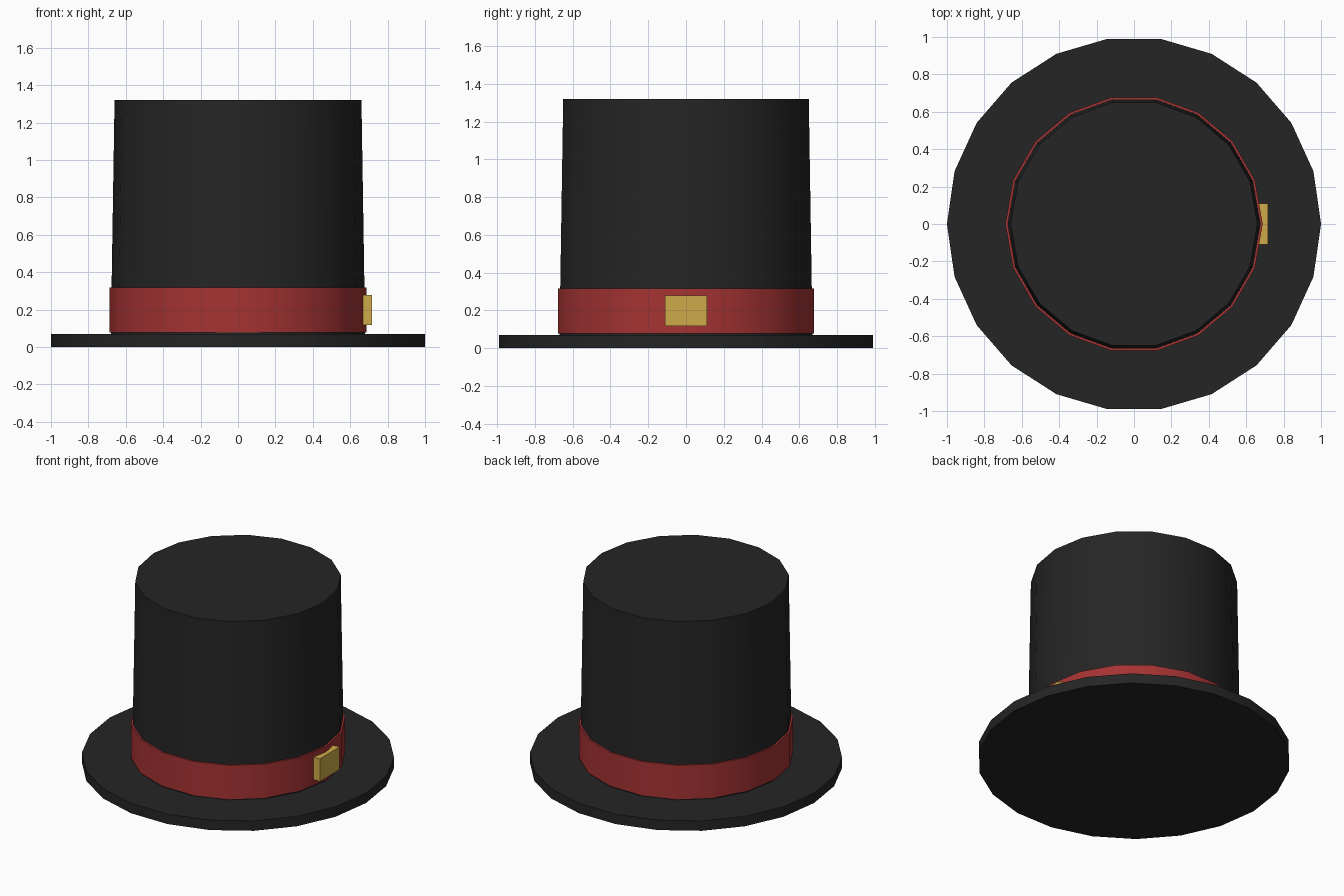
import bpy, bmesh, math

if "Cube" in bpy.data.objects:
    bpy.data.objects.remove(bpy.data.objects["Cube"])


def material(name, rgb):
    m = bpy.data.materials.new(name)
    m.diffuse_color = (*rgb, 1)
    m.use_nodes = True
    m.node_tree.nodes["Principled BSDF"].inputs["Base Color"].default_value = m.diffuse_color
    return m


black = material("black felt", (0.0185, 0.0185, 0.0185))
red = material("red ribbon", (0.38, 0.033, 0.033))
gold = material("gold metal", (0.61, 0.4, 0.065))


def finish(name, bm, mat, smooth=True):
    bmesh.ops.recalc_face_normals(bm, faces=bm.faces)
    me = bpy.data.meshes.new(name)
    bm.to_mesh(me)
    bm.free()
    me.materials.append(mat)
    ob = bpy.data.objects.new(name, me)
    bpy.context.collection.objects.link(ob)
    if smooth:
        bpy.ops.object.select_all(action='DESELECT')
        ob.select_set(True)
        bpy.context.view_layer.objects.active = ob
        bpy.ops.object.shade_smooth_by_angle(angle=math.radians(30))
    return ob


def drum(name, sides, r_low, r_high, z_low, z_high, mat):
    """Capped tapered cylinder with one corner on +x."""
    bm = bmesh.new()
    rings = []
    for r, z in ((r_low, z_low), (r_high, z_high)):
        rings.append([bm.verts.new((r * math.cos(math.tau * i / sides),
                                    r * math.sin(math.tau * i / sides), z))
                      for i in range(sides)])
    low, high = rings
    for i in range(sides):
        j = (i + 1) % sides
        bm.faces.new((low[i], low[j], high[j], high[i]))
    bm.faces.new(low[::-1])
    bm.faces.new(high)
    return finish(name, bm, mat)


# Brim, crown and ribbon
drum("brim", 22, 1.0, 1.0, 0.0, 0.07, black)
drum("crown", 18, 0.68, 0.66, 0.07, 1.32, black)
drum("band", 18, 0.688, 0.688, 0.078, 0.317, red)

# Buckle plate on the right side
bm = bmesh.new()
bmesh.ops.create_cube(bm, size=1)
for v in bm.verts:
    v.co = (0.692 + v.co.x * 0.05, v.co.y * 0.22, 0.198 + v.co.z * 0.16)
finish("buckle", bm, gold, smooth=False)
